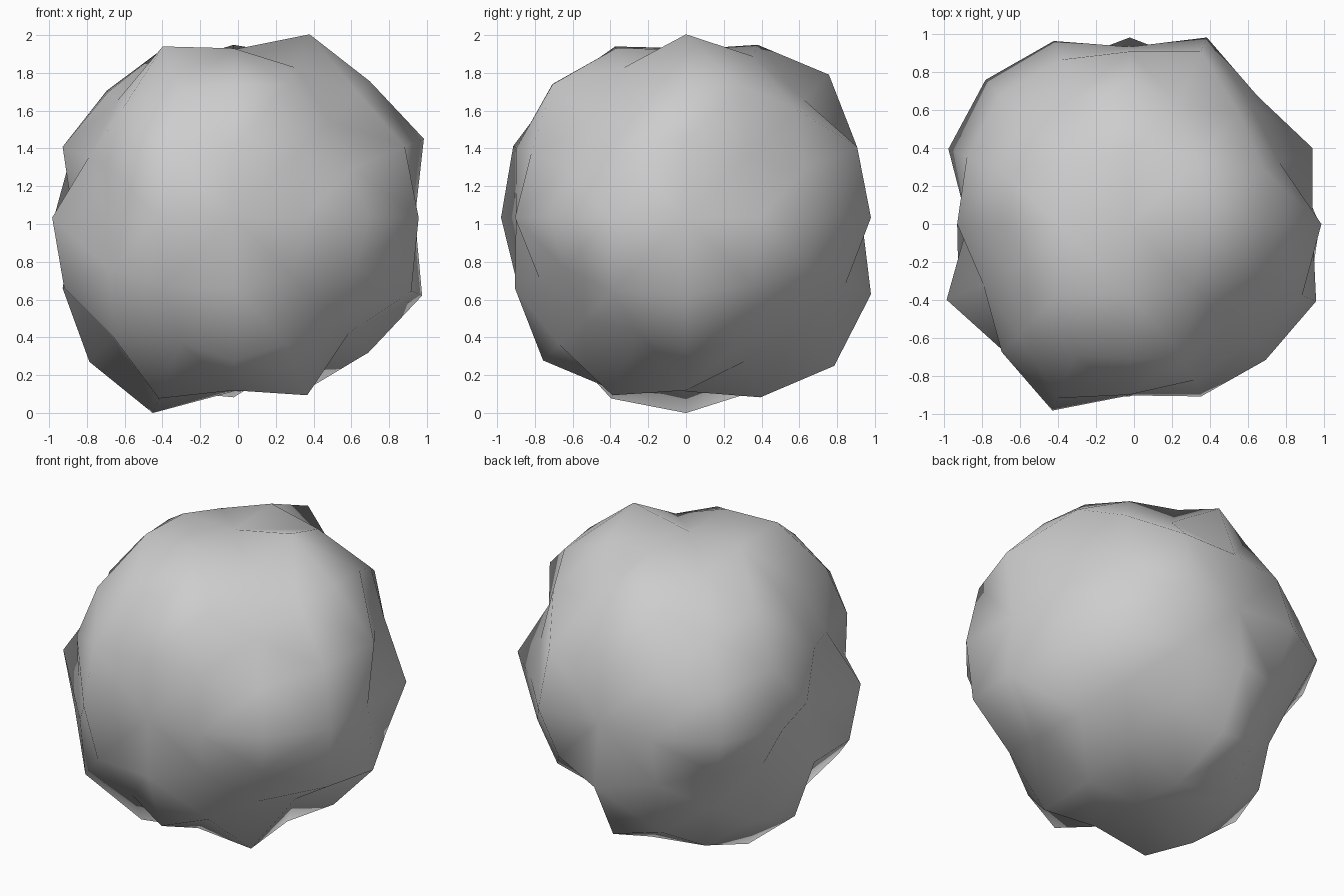
import bpy, bmesh, math
from mathutils import Vector

if "Cube" in bpy.data.objects:
    bpy.data.objects.remove(bpy.data.objects["Cube"])

# Bump radii in hundredths, bottom layer to top, each layer front to back, left to right
LAYERS = [
    [110, 98, 107, 99, 93,  94, 111, 99, 109, 90,  108, 112, 92, 99, 101,
     103, 106, 103, 88, 98,  96, 106, 111, 89, 97],
    [97, 103, 98, 90, 95,  104, 109,  98, 108,  87, 98,  96, 98, 106, 98, 95],
    [94, 106, 90, 98, 101,  104, 106,  85, 96,  103, 104,  107, 104, 93, 106, 95],
    [99, 106, 97, 95, 92,  89, 105,  98, 109,  99, 91,  100, 100, 98, 105, 93],
    [101, 101, 100, 104, 88,  91, 105, 97, 92, 97,  94, 97, 89, 105, 102,
     99, 94, 99, 99, 103,  98, 98, 107, 92, 100],
]
CENTRE = Vector((-0.023, 0, 1.034))

# Cube divided into a 4 x 4 grid per side
bm = bmesh.new()
bmesh.ops.create_cube(bm, size=2)
bmesh.ops.subdivide_edges(bm, edges=bm.edges[:], cuts=3, use_grid_fill=True)


def grid_key(v):
    return tuple(round(c * 2) for c in (v.co.z, v.co.y, v.co.x))


# Round the cube into a ball and push each point in or out
radii = [r / 100 for layer in LAYERS for r in layer]
for v, r in zip(sorted(bm.verts, key=grid_key), radii):
    direction = Vector([math.tan(c * math.pi / 4) for c in v.co]).normalized()
    v.co = CENTRE + direction * r

# Split the bent quads along their shorter diagonal, then smooth
bmesh.ops.triangulate(bm, faces=bm.faces[:], quad_method='SHORT_EDGE')
for f in bm.faces:
    f.smooth = True
bmesh.ops.recalc_face_normals(bm, faces=bm.faces[:])

# Boulder object
mesh = bpy.data.meshes.new("boulder")
bm.to_mesh(mesh)
bm.free()
stone = bpy.data.materials.new("stone grey")
stone.diffuse_color = (0.61, 0.61, 0.61, 1)
stone.use_nodes = True
stone.node_tree.nodes["Principled BSDF"].inputs["Base Color"].default_value = stone.diffuse_color
mesh.materials.append(stone)
boulder = bpy.data.objects.new("boulder", mesh)
bpy.context.collection.objects.link(boulder)
